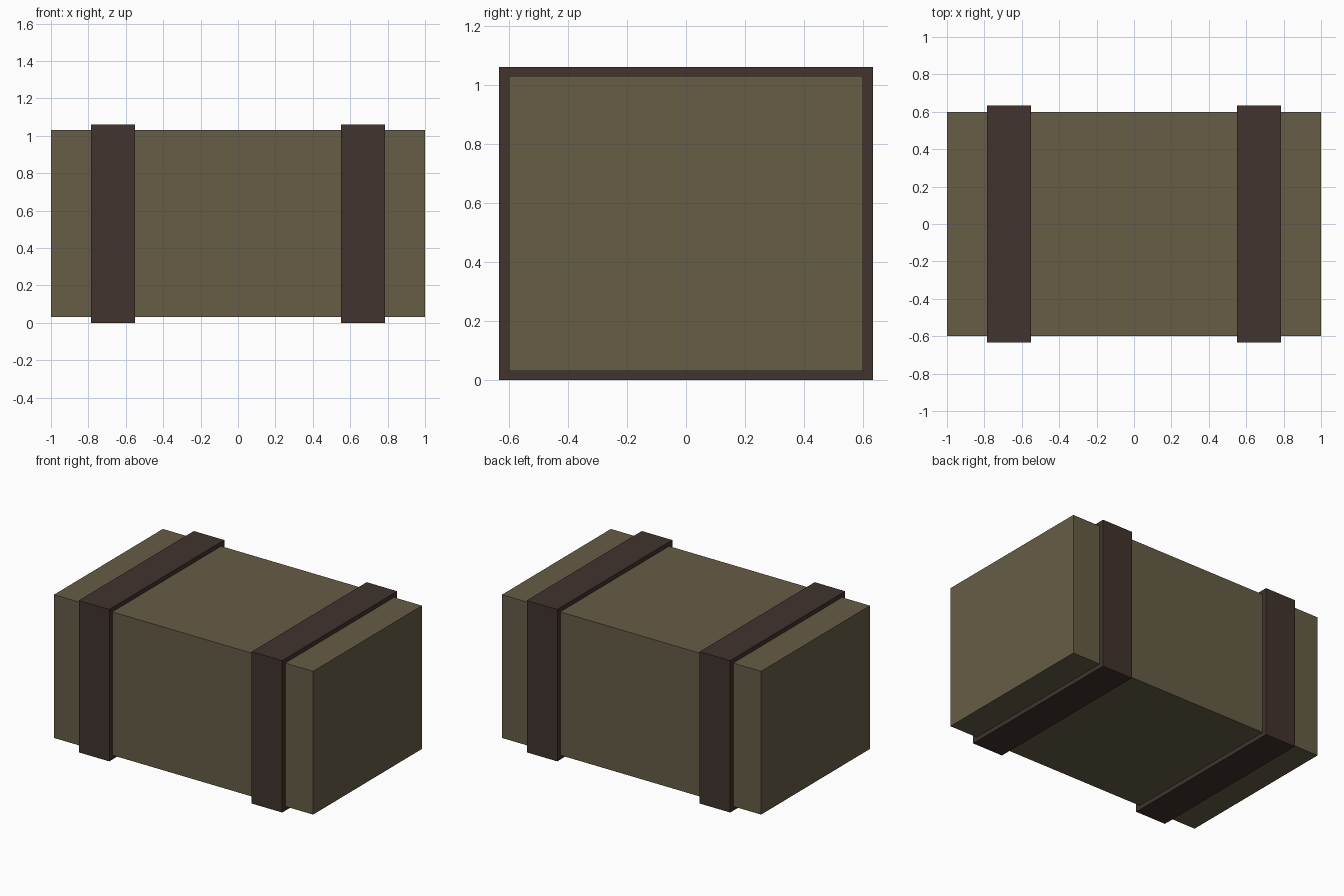
import bpy, bmesh

if "Cube" in bpy.data.objects:
    bpy.data.objects.remove(bpy.data.objects["Cube"])


def material(name, rgb):
    m = bpy.data.materials.new(name)
    m.diffuse_color = (*rgb, 1.0)
    m.use_nodes = True
    m.node_tree.nodes["Principled BSDF"].inputs["Base Color"].default_value = m.diffuse_color
    return m


def add_object(name, bm, mat):
    bmesh.ops.recalc_face_normals(bm, faces=bm.faces)
    mesh = bpy.data.meshes.new(name)
    bm.to_mesh(mesh)
    bm.free()
    mesh.materials.append(mat)
    obj = bpy.data.objects.new(name, mesh)
    bpy.context.collection.objects.link(obj)
    return obj


olive = material("olive_wood", (0.130, 0.109, 0.060))
brown = material("dark_brown_strap", (0.052, 0.034, 0.027))

MID_Z = 0.53
BODY_Y, BODY_Z = 0.60, 0.50      # half sizes of the crate
STRAP_Y, STRAP_Z = 0.634, 0.53   # half sizes of the strap's outside

# Crate body
bm = bmesh.new()
bmesh.ops.create_cube(bm, size=1.0)
for v in bm.verts:
    v.co = (v.co.x * 2, v.co.y * 2 * BODY_Y, v.co.z * 2 * BODY_Z + MID_Z)
add_object("crate_body", bm, olive)


# Strap: a rectangular band wrapped around the crate
def strap(name, x0, x1):
    bm = bmesh.new()
    corners = [(-1, -1), (1, -1), (1, 1), (-1, 1)]

    def loop(x, hy, hz):
        return [bm.verts.new((x, a * hy, b * hz + MID_Z)) for a, b in corners]

    loops = [loop(x0, BODY_Y, BODY_Z), loop(x0, STRAP_Y, STRAP_Z),
             loop(x1, STRAP_Y, STRAP_Z), loop(x1, BODY_Y, BODY_Z)]
    for a, b in zip(loops, loops[1:] + loops[:1]):
        if a is loops[3]:
            continue  # inside touches the crate, left open
        for i in range(4):
            j = (i + 1) % 4
            bm.faces.new((a[i], a[j], b[j], b[i]))
    obj = add_object(name, bm, brown)
    # make sure the band faces outward
    me = obj.data
    if any(p.normal.z < -0.9 and p.center.z > MID_Z for p in me.polygons):
        me.flip_normals()


strap("left_strap", -0.785, -0.55)
strap("right_strap", 0.55, 0.785)
